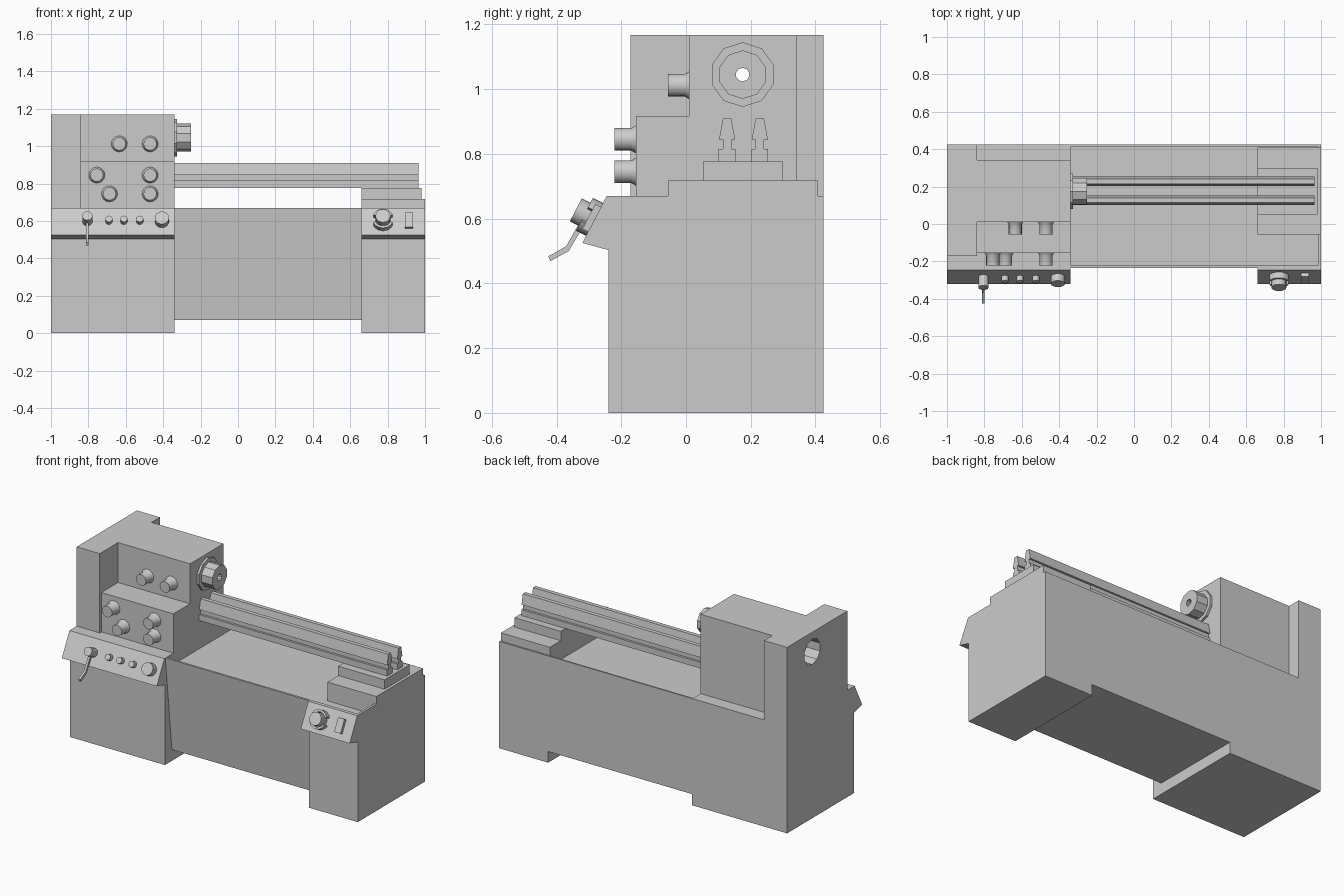
import bpy, bmesh, math
from mathutils import Vector

if "Cube" in bpy.data.objects:
    bpy.data.objects.remove(bpy.data.objects["Cube"])

grey = bpy.data.materials.new("machine_grey")
grey.diffuse_color = (0.6, 0.6, 0.6, 1)
grey.use_nodes = True
grey.node_tree.nodes["Principled BSDF"].inputs["Base Color"].default_value = grey.diffuse_color


def finish(name, bm, smooth=False):
    bmesh.ops.recalc_face_normals(bm, faces=bm.faces[:])
    me = bpy.data.meshes.new(name)
    bm.to_mesh(me)
    bm.free()
    me.materials.append(grey)
    ob = bpy.data.objects.new(name, me)
    bpy.context.collection.objects.link(ob)
    if smooth:
        bpy.ops.object.select_all(action='DESELECT')
        ob.select_set(True)
        bpy.context.view_layer.objects.active = ob
        bpy.ops.object.shade_smooth_by_angle(angle=math.radians(35))
    return ob


def prism(name, profile, x0, x1):
    """Extrude a (y, z) outline along x."""
    bm = bmesh.new()
    a = [bm.verts.new((x0, y, z)) for y, z in profile]
    b = [bm.verts.new((x1, y, z)) for y, z in profile]
    bm.faces.new(a)
    bm.faces.new(b)
    n = len(a)
    for i in range(n):
        j = (i + 1) % n
        bm.faces.new((a[i], a[j], b[j], b[i]))
    return finish(name, bm)


def box(name, x0, x1, y0, y1, z0, z1):
    return prism(name, [(y0, z0), (y1, z0), (y1, z1), (y0, z1)], x0, x1)


def revolve(name, origin, axis, profile, n=16, loop=False, start=0, sweep=360, smooth=True):
    """Turn (distance, radius) points around an axis; loop closes the profile."""
    bm = bmesh.new()
    o, a = Vector(origin), Vector(axis).normalized()
    u = Vector((0, 0, 1)) if abs(a.x) > 0.9 else Vector((1, 0, 0))
    v = a.cross(u)
    full = sweep == 360
    rings = []
    for i in range(n if full else n + 1):
        t = math.radians(start + sweep * i / n)
        d = u * math.cos(t) + v * math.sin(t)
        rings.append([bm.verts.new(o + a * h + d * r) for h, r in profile])
    m = len(profile)
    for i in range(n):
        p, q = rings[i], rings[(i + 1) % len(rings)]
        for k in range(m if loop else m - 1):
            l = (k + 1) % m
            bm.faces.new((p[k], p[l], q[l], q[k]))
    if not full:
        bm.faces.new(rings[0])
        bm.faces.new(rings[-1])
    elif not loop:
        bm.faces.new([r[0] for r in rings])
        bm.faces.new([r[-1] for r in rings])
    return finish(name, bm, smooth)


def cut(ob, cutter):
    mod = ob.modifiers.new("cut", 'BOOLEAN')
    mod.operation = 'DIFFERENCE'
    mod.solver = 'EXACT'
    mod.object = cutter
    cutter.hide_render = True


# Cabinets and the leaning centre section
left_cabinet = box("left_cabinet", -1, -0.34, -0.24, 0.425, 0, 0.67)
right_cabinet = box("right_cabinet", 0.66, 1, -0.24, 0.425, 0, 0.67)
centre = prism("centre_panel", [(-0.17, 0.07), (0.425, 0.07), (0.425, 0.67), (-0.235, 0.67)], -0.34, 0.66)

# Sunken chip tray
tray = box("tray_cutter", -0.36, 0.985, -0.222, 0.415, 0.6, 0.75)
cut(centre, tray)
cut(right_cabinet, tray)

# Headstock with end column and spindle bore
column = box("headstock_column", -1, -0.84, -0.172, 0.425, 0.67, 1.168)
head = prism("headstock", [(0.342, 0.67), (-0.155, 0.67), (-0.155, 0.917), (0.01, 0.917),
                           (0.01, 1.168), (0.342, 1.168)], -0.84, -0.34)
bore = revolve("bore_cutter", (0, 0.175, 1.045), (1, 0, 0),
               [(-1.05, 0.08), (-0.38, 0.08), (-0.38, 0.021), (-0.3, 0.021)], 10, smooth=False)
cut(column, bore)
cut(head, bore)
revolve("spindle", (0, 0.175, 1.045), (1, 0, 0),
        [(-0.34, 0.1), (-0.326, 0.1), (-0.326, 0.075), (-0.25, 0.075), (-0.25, 0.021), (-0.34, 0.021)],
        10, loop=True, smooth=False)

# End support and the two bed rails
box("end_block", 0.66, 1, -0.055, 0.408, 0.6, 0.718)
box("rail_support", 0.66, 0.982, 0.052, 0.3, 0.718, 0.777)
half = [(0.026, 0.777), (0.026, 0.815), (0.013, 0.815), (0.013, 0.845), (0.025, 0.845), (0.013, 0.909)]
for i, yc in enumerate((0.127, 0.228)):
    outline = [(yc + w, z) for w, z in half] + [(yc - w, z) for w, z in reversed(half)]
    prism(f"bed_rail_{i}", outline, -0.34, 0.965)

# Headstock dials
dial = [(0, 0.043), (0.014, 0.035), (0.066, 0.035)]
for i, (x, y, z) in enumerate([(-0.635, 0.01, 1.012), (-0.47, 0.01, 1.012),
                               (-0.755, -0.155, 0.845), (-0.47, -0.155, 0.845),
                               (-0.687, -0.155, 0.745), (-0.47, -0.155, 0.745)]):
    revolve(f"dial_{i}", (x, y, z), (0, -1, 0), dial)

# Sloped control consoles
for side, x0, x1 in (("left", -1, -0.34), ("right", 0.66, 1)):
    prism(side + "_console", [(-0.24, 0.503), (-0.32, 0.525), (-0.245, 0.67), (-0.24, 0.67)], x0, x1)
up = Vector((0, 0.075, 0.145)).normalized()
out = Vector((0, -up.z, up.y))
mid = Vector((0, -0.2825, 0.5975))


def on_slope(name, x, r, depth, n=16):
    revolve(name, mid + Vector((x, 0, 0)), out, [(0, r), (depth, r)], n)


# Console buttons, knobs and guard
for i, x in enumerate((-0.69, -0.61, -0.525)):
    on_slope(f"button_{i}", x, 0.019, 0.03, 12)
on_slope("speed_knob", -0.407, 0.038, 0.042)
on_slope("lever_hub", -0.805, 0.027, 0.065)
on_slope("stop_knob", 0.775, 0.04, 0.065)
for i, s in enumerate((25, 205)):
    revolve(f"stop_guard_{i}", mid + Vector((0.775, 0, 0)), out,
            [(0, 0.044), (0, 0.057), (0.035, 0.057), (0.035, 0.044)], 10, True, s, 130)

# Rocker switch and bent lever
corners = [mid + up * s + out * d for s, d in ((-0.043, 0), (0.043, 0), (0.043, 0.02), (-0.043, 0.02))]
prism("rocker_switch", [(c.y, c.z) for c in corners], 0.892, 0.936)
prism("lever", [(-0.328, 0.59), (-0.37, 0.515), (-0.425, 0.484), (-0.419, 0.469),
                (-0.362, 0.5), (-0.312, 0.585)], -0.812, -0.798)
